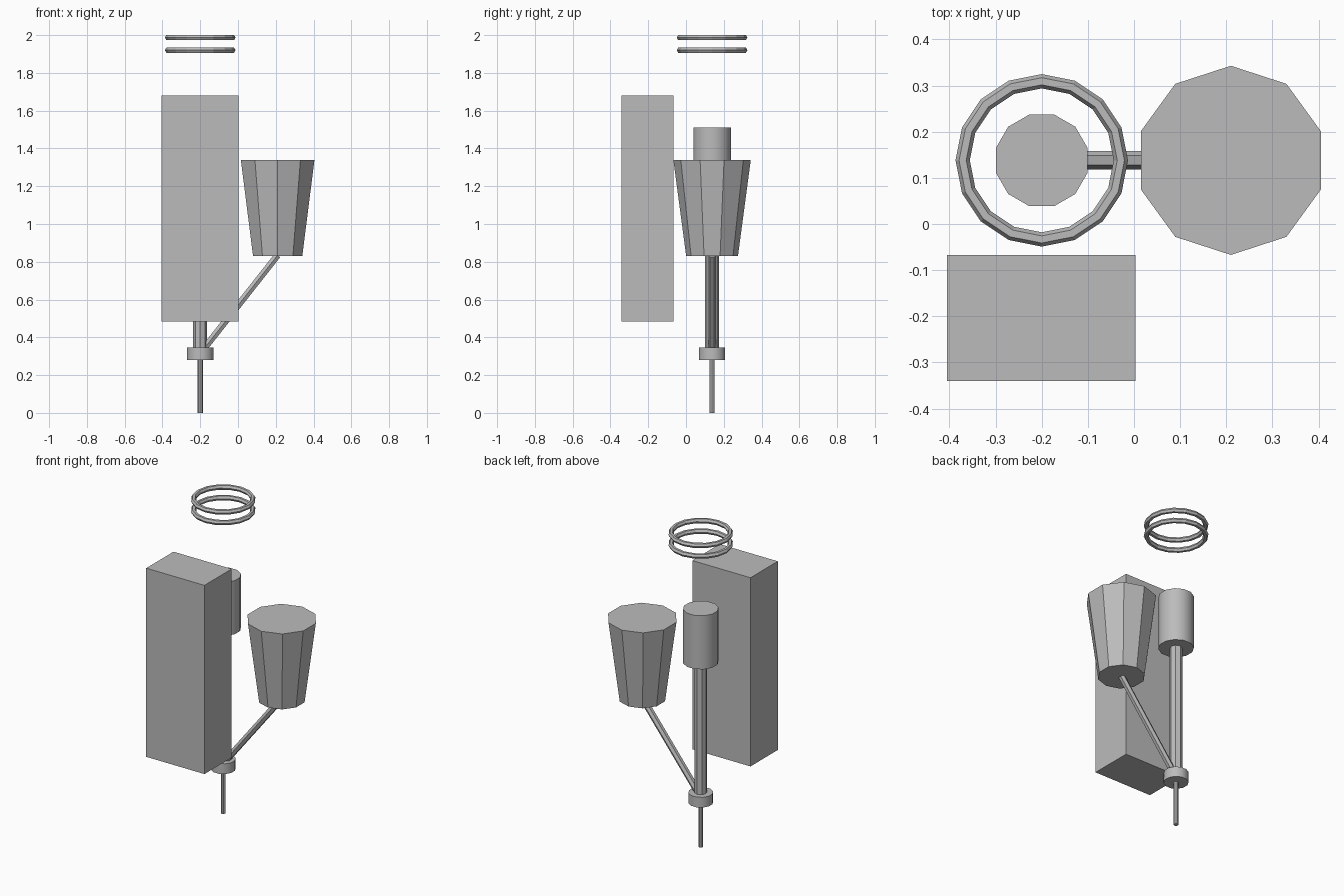
import bpy
import math
from mathutils import Vector

cube = bpy.data.objects.get("Cube")
if cube:
    bpy.data.objects.remove(cube, do_unlink=True)

grey = bpy.data.materials.new("plain grey")
grey.use_nodes = True
colour = (0.5, 0.5, 0.5, 1)
grey.diffuse_color = colour
grey.node_tree.nodes["Principled BSDF"].inputs["Base Color"].default_value = colour

AXIS_X, AXIS_Y = -0.2, 0.138    # shared axis of post, tank and rings


def finish(name, smooth=False):
    obj = bpy.context.object
    obj.name = name
    obj.data.materials.append(grey)
    if smooth:
        bpy.ops.object.shade_smooth_by_angle(angle=math.radians(33))
    return obj


def tube(name, start, end, r1, r2, sides, turn=0, smooth=False):
    """Closed cone or cylinder running from start to end."""
    start, end = Vector(start), Vector(end)
    span = end - start
    tilt = math.atan2(span.x, span.z)    # all parts lean in the xz plane only
    bpy.ops.mesh.primitive_cone_add(vertices=sides, radius1=r1, radius2=r2,
                                    depth=span.length, location=(start + end) / 2,
                                    rotation=(0, tilt, turn))
    return finish(name, smooth)


def post(name, z0, z1, radius, sides, turn=0, smooth=False):
    return tube(name, (AXIS_X, AXIS_Y, z0), (AXIS_X, AXIS_Y, z1),
                radius, radius, sides, turn, smooth)


# Stack on the main axis
post("lower_rod", 0, 0.29, 0.014, 8)
post("collar", 0.28, 0.345, 0.072, 12, math.radians(15), True)
post("stalk", 0.34, 1.18, 0.037, 8)
post("tank", 1.17, 1.51, 0.103, 12, math.radians(15), True)

# Slanted arm carrying the bucket
tube("arm", (AXIS_X, AXIS_Y, 0.315), (0.21, AXIS_Y, 0.835), 0.02, 0.02, 6)
tube("bucket", (0.21, AXIS_Y, 0.83), (0.21, AXIS_Y, 1.34), 0.137, 0.205, 10)

# Upright block in front
bpy.ops.mesh.primitive_cube_add(size=1, location=(-0.201, -0.204, 1.082))
block = finish("block")
block.scale = (0.408, 0.273, 1.196)

# Pair of floating rings
for name, z in (("upper_ring", 1.987), ("lower_ring", 1.92)):
    bpy.ops.mesh.primitive_torus_add(major_segments=16, minor_segments=6,
                                     major_radius=0.1715, minor_radius=0.0155,
                                     location=(AXIS_X, AXIS_Y, z))
    finish(name)
